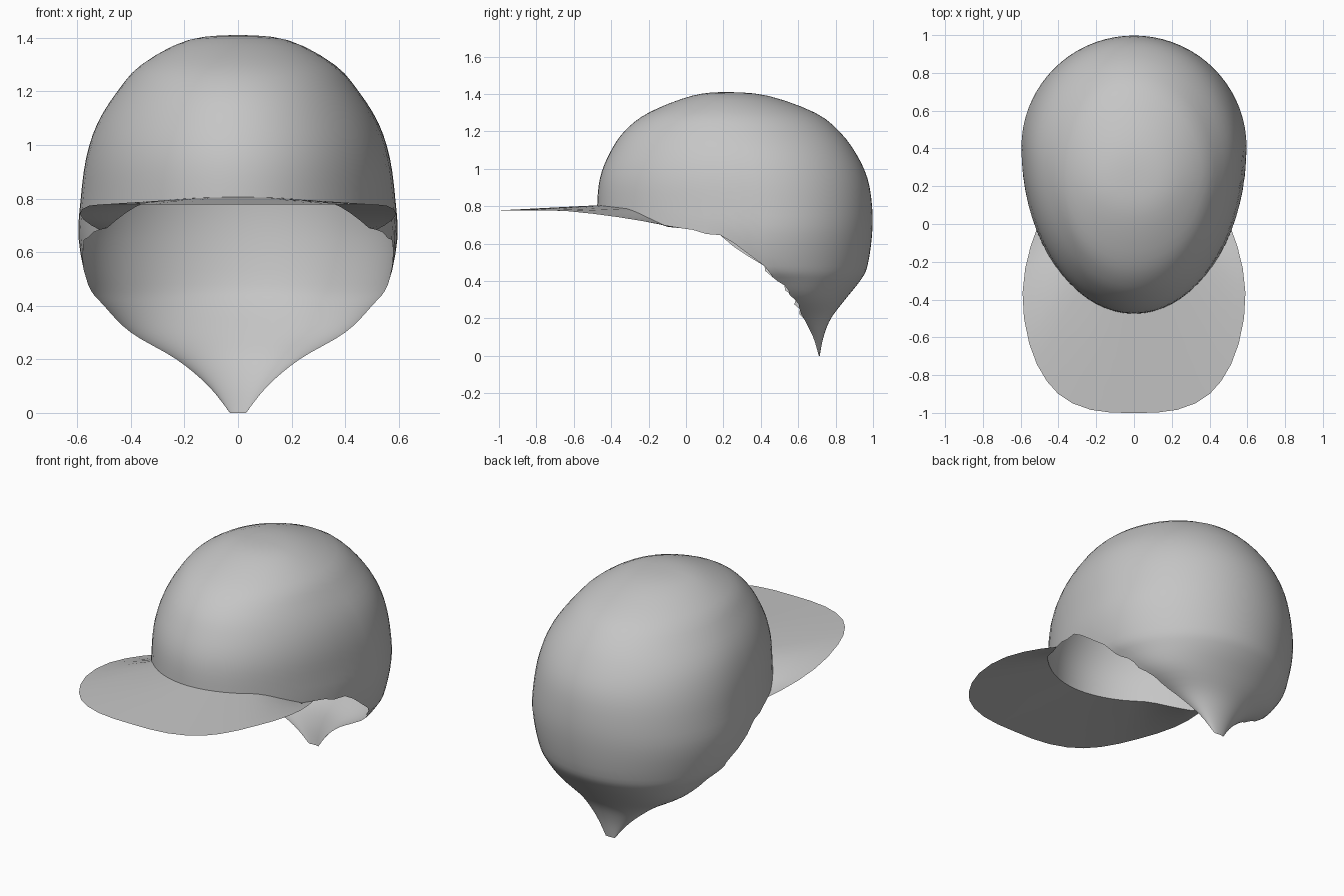
import bpy, bmesh, math, random
from mathutils import Vector

random.seed(4)
if "Cube" in bpy.data.objects:
    bpy.data.objects.remove(bpy.data.objects["Cube"], do_unlink=True)

# Single cloth colour
cloth = bpy.data.materials.new("light_grey")
cloth.use_nodes = True
grey = (0.56, 0.56, 0.56, 1)
cloth.diffuse_color = grey
cloth.node_tree.nodes["Principled BSDF"].inputs["Base Color"].default_value = grey


def spline(points, u):
    """Smooth curve through points, where u counts in points."""
    i = min(int(u), len(points) - 2)
    t = u - i
    a, b, c, d = (points[min(max(k, 0), len(points) - 1)] for k in range(i - 1, i + 3))
    return [q + t / 2 * (r - p + t * (2 * p - 5 * q + 4 * r - s + t * (3 * (q - r) + s - p)))
            for p, q, r, s in zip(a, b, c, d)]


def linear(table, x):
    """Piecewise linear lookup in a table of (x, value)."""
    for (x0, v0), (x1, v1) in zip(table, table[1:]):
        if x <= x1:
            return v0 + (v1 - v0) * max(0, (x - x0) / (x1 - x0))
    return table[-1][1]


def make_object(name, bm):
    mesh = bpy.data.meshes.new(name)
    bm.to_mesh(mesh)
    bm.free()
    mesh.materials.append(cloth)
    mesh.polygons.foreach_set("use_smooth", [True] * len(mesh.polygons))
    obj = bpy.data.objects.new(name, mesh)
    bpy.context.collection.objects.link(obj)
    return obj


def bridge(bm, upper, lower, closed=False):
    """Join two equal rows of vertices with quads."""
    n = len(upper)
    for i in range(n if closed else n - 1):
        j = (i + 1) % n
        bm.faces.new((upper[i], lower[i], lower[j], upper[j]))


# Egg-shaped sections from crown to neck: height, front, widest, back, half width
SECTIONS = [
    (1.41, .22, .22, .22, 0),
    (1.39, .03, .22, .44, .19),
    (1.3, -.2, .25, .69, .36),
    (1.2, -.33, .29, .82, .45),
    (1.08, -.41, .34, .91, .525),
    (.95, -.46, .37, .97, .567),
    (.8, -.475, .4, .995, .587),
    (.65, -.47, .41, .995, .595),
    (.48, -.45, .42, .97, .56),
    (.4, .5, .5, .93, .5),
    (.3, .58, .58, .85, .4),
    (.2, .63, .63, .775, .23),
    (.1, .68, .68, .735, .11),
    (0, .71, .71, .715, .03),
]
SIDE = 8                       # section where the open front edge meets the neck flap
z, front, mid, back, half = SECTIONS[1]
GHOST = (z, back, mid, front, -half)   # keeps the crown round
CURVE = [GHOST] + SECTIONS

# Lower edge of the front half: y, z
RIM = [(-.47, .805), (-.3, .785), (-.1, .69), (0, .68), (.18, .65), (.3, .56), (.42, .48)]
COLUMNS = 72
ROWS = 24


def surface(u, angle):
    z, front, mid, back, half = spline(CURVE, u + 1)
    s = math.sin(angle)
    reach = back - mid if s >= 0 else mid - front
    return Vector((half * math.cos(angle), mid + reach * s, z))


def rim_level(angle):
    """Section number at which a column of the dome ends."""
    if math.sin(angle) >= -1e-6:
        return SIDE
    low, high = 4, SIDE
    for _ in range(20):
        u = (low + high) / 2
        p = surface(u, angle)
        if p.z > linear(RIM, p.y):
            low = u
        else:
            high = u
    return low


# Dome: rows from the crown down to the rim
angles = [math.tau * i / COLUMNS for i in range(COLUMNS)]
ends = [rim_level(a) for a in angles]
bm = bmesh.new()
crown = bm.verts.new(surface(0, 0))
rows = []
for r in range(1, ROWS + 1):
    rows.append([bm.verts.new(surface(e * r / ROWS, a)) for a, e in zip(angles, ends)])
for i in range(COLUMNS):
    bm.faces.new((crown, rows[0][i], rows[0][(i + 1) % COLUMNS]))
for upper, lower in zip(rows, rows[1:]):
    bridge(bm, upper, lower, closed=True)
rim = [v.co.copy() for v in rows[-1]]

# Ragged edge behind the brim
for v in rows[-1]:
    if .05 < v.co.y < .4:
        v.co.z += random.uniform(-.012, .012)

# Neck flap: the back half carries on down to a point
above = rows[-1][:COLUMNS // 2 + 1]
steps = 20
for k in range(1, steps + 1):
    u = SIDE + (len(SECTIONS) - 1 - SIDE) * k / steps
    row = [bm.verts.new(surface(u, a)) for a in angles[:COLUMNS // 2 + 1]]
    if k < steps * .6:
        for v in (row[0], row[-1]):
            v.co.y += random.uniform(-.018, .012)
    bridge(bm, above, row)
    above = row
make_object("cap_dome", bm)

# Brim: sheet from the front rim out to a rounded outline
first, last = COLUMNS * 7 // 12, COLUMNS * 11 // 12
inner = rim[first:last + 1]
end = inner[-1]
OUTLINE = [(-.2, -.99, .778), (0, -1, .778), (.2, -.99, .778), (.36, -.93, .778),
           (.47, -.82, .778), (.55, -.65, .775), (.59, -.42, .75), (.57, -.2, .715), tuple(end)]
centre = (len(inner) - 1) / 2
outer = []
for k in range(len(inner)):
    t = abs(k - centre) / centre
    x, y, z = spline(OUTLINE, 1 + t * (len(OUTLINE) - 2))
    outer.append(Vector((math.copysign(x, k - centre), y, z)))
bm = bmesh.new()
bands = 4
previous = None
for b in range(bands + 1):
    row = [bm.verts.new(p.lerp(q, b / bands)) for p, q in zip(inner, outer)]
    if previous:
        bridge(bm, previous, row)
    previous = row
bmesh.ops.remove_doubles(bm, verts=bm.verts[:], dist=.0005)
make_object("cap_brim", bm)
